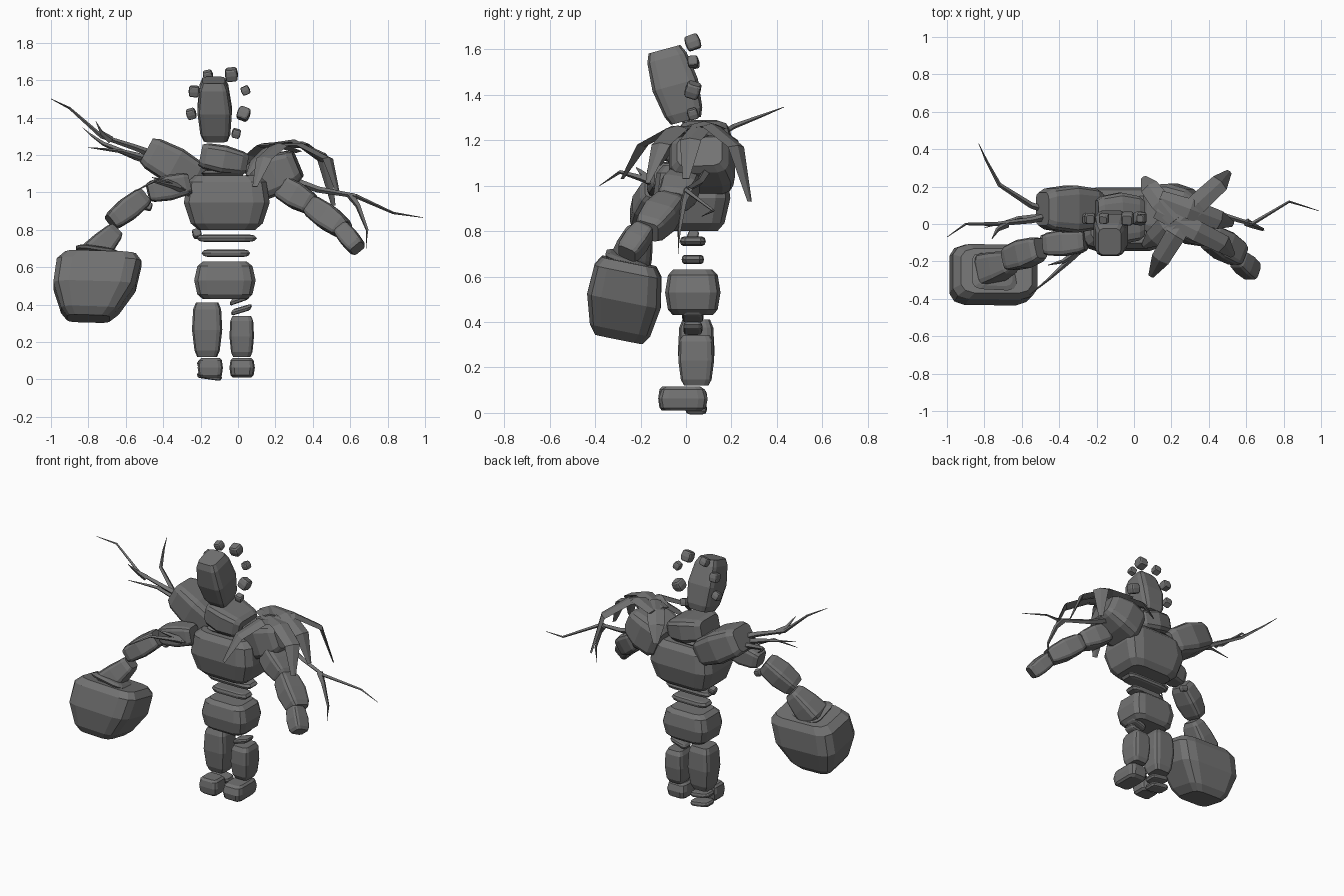
import bpy, bmesh, math, random
from mathutils import Vector

random.seed(4)
stone = bpy.data.materials.new("dark_grey_stone")
stone.diffuse_color = (0.17, 0.17, 0.17, 1)


def loft(name, rings):
    """Skin closed rings of points into one flat-shaded solid."""
    bm = bmesh.new()
    vs = [[bm.verts.new(p) for p in r] for r in rings]
    n = len(vs[0])
    for a, b in zip(vs, vs[1:]):
        for i in range(n):
            j = (i + 1) % n
            bm.faces.new((a[i], a[j], b[j], b[i]))
    bm.faces.new(vs[0][::-1])
    bm.faces.new(vs[-1])
    bmesh.ops.recalc_face_normals(bm, faces=bm.faces)
    me = bpy.data.meshes.new(name)
    bm.to_mesh(me)
    bm.free()
    me.materials.append(stone)
    ob = bpy.data.objects.new(name, me)
    bpy.context.collection.objects.link(ob)
    return ob


# Rounded square section, twelve sides, half width 1
CORNER = [(1, 0.62), (0.88, 0.88), (0.62, 1)]
SECTION = []
for k in range(4):
    c, s = round(math.cos(k * math.pi / 2)), round(math.sin(k * math.pi / 2))
    SECTION += [(x * c - y * s, x * s + y * c) for x, y in CORNER]


def rock(name, a, b, wa, wb, bulge=1.1, axis=None, ref=None):
    """Chamfered boulder from a to b; wa and wb are its section sizes at the ends."""
    a, b = Vector(a), Vector(b)
    ax = Vector(axis).normalized() if axis else (b - a).normalized()
    ref = Vector(ref) if ref else Vector((1, 0, 0) if abs(ax.z) > 0.8 else (0, 1, 0))
    u = (ref - ax * ref.dot(ax)).normalized()
    v = ax.cross(u)
    rings = []
    for t, s in ((0, 0.76), (0.12, 0.95), (0.5, bulge), (0.88, 0.95), (1, 0.76)):
        o = a.lerp(b, t)
        su, sv = ((wa[i] * (1 - t) + wb[i] * t) * s / 2 for i in (0, 1))
        rings.append([o + u * x * su + v * y * sv for x, y in SECTION])
    return loft(name, rings)


def blade(name, pts, widths, thick):
    """Diamond-section strip along a path; used for twigs and leaves."""
    pts = [Vector(p) for p in pts]
    rings = []
    for i, p in enumerate(pts):
        d = (pts[min(i + 1, len(pts) - 1)] - pts[max(i - 1, 0)]).normalized()
        side = d.cross(Vector((0, 0, 1))).normalized()
        up = side.cross(d)
        w = widths[i] / 2
        h = w * thick
        rings.append([p + side * w, p + up * h, p - side * w, p - up * h])
    return loft(name, rings)


# Head, neck and torso
rock("head", (-.12, .0, 1.285), (-.13, -.095, 1.60), (.17, .18), (.16, .19), 1.12,
     axis=(0, -.27, 1))
rock("neck", (-.20, .03, 1.20), (.05, .03, 1.15), (.25, .15), (.25, .13))
rock("neck_plate", (-.08, .03, 1.085), (-.08, .03, 1.12), (.22, .2), (.2, .2))
rock("chest", (-.06, .025, .80), (-.06, .025, 1.09), (.40, .30), (.45, .33), 1.08)
rock("upper_spine_disc", (-.06, .03, .735), (-.06, .03, .775), (.31, .11), (.31, .11), 1.04)
rock("lower_spine_disc", (-.065, .03, .655), (-.065, .03, .695), (.25, .095), (.25, .095), 1.04)
rock("pelvis", (-.07, .03, .43), (-.07, .03, .63), (.31, .23), (.31, .23), 1.06)

# Legs and feet
rock("right_leg", (-.165, .045, .12), (-.165, .045, .41), (.14, .14), (.16, .16), 1.08)
rock("left_leg", (.02, .045, .12), (.02, .045, .34), (.12, .14), (.13, .16), 1.05)
rock("left_hip_disc", (.005, .03, .41), (.018, .03, .45), (.11, .09), (.11, .09), 1.05,
     axis=(-.35, 0, 1))
rock("left_knee_disc", (.015, .03, .355), (.022, .03, .39), (.11, .08), (.11, .08), 1.05,
     axis=(-.3, 0, 1))
rock("left_foot", (.022, -.012, .01), (.022, -.012, .115), (.13, .21), (.13, .20), 1.05)
rock("right_foot", (-.148, -.06, .01), (-.148, -.06, .115), (.13, .12), (.13, .12), 1.04)
for i, z in enumerate((.0, .06)):
    rock(f"right_heel_slab_{i + 1}", (-.155, .045, z), (-.15, .045, z + .035),
         (.13, .09), (.13, .09), 1.04)

# Right arm, ending in a huge fist
rock("right_shoulder", (-.49, .08, 1.225), (-.19, .08, 1.06), (.23, .19), (.23, .18), 1.1)
rock("right_upper_arm", (-.26, -.09, 1.05), (-.48, -.11, 1.00), (.13, .13), (.13, .12))
rock("right_forearm", (-.50, -.13, .98), (-.68, -.19, .84), (.14, .12), (.14, .11))
rock("right_wrist", (-.65, -.20, .80), (-.80, -.25, .64), (.12, .10), (.19, .17), 1.0)
rock("right_fist_top", (-.75, -.26, .66), (-.745, -.25, .69), (.24, .2), (.2, .17))
rock("right_fist", (-.80, -.295, .325), (-.735, -.25, .665), (.30, .28), (.50, .32), 1.1,
     axis=(.03, .2, 1))

# Left arm
rock("left_shoulder", (.08, .08, 1.05), (.32, .06, 1.15), (.28, .24), (.26, .18), 1.08)
rock("left_upper_arm", (.23, .0, 1.03), (.40, -.06, .93), (.15, .14), (.14, .12))
rock("left_forearm", (.39, -.06, .93), (.57, -.17, .80), (.14, .13), (.14, .12))
rock("left_hand", (.55, -.18, .81), (.64, -.26, .70), (.10, .10), (.11, .10), 1.05)

# Halo of pebbles round the head and a few loose ones
pebbles = [(-.16, .03, 1.625, .05), (-.035, .03, 1.63, .065), (.04, .03, 1.545, .045),
           (.03, .03, 1.42, .065), (-.01, .03, 1.315, .045), (-.235, .03, 1.54, .055),
           (-.25, .03, 1.42, .05), (-.22, .03, .78, .045), (-.48, -.08, .925, .04)]
for i, (x, y, z, s) in enumerate(pebbles):
    c = Vector((x, y, z))
    d = Vector((random.uniform(-.5, .5), random.uniform(-.5, .5), 1)).normalized()
    rock(f"pebble_{i + 1}", c - d * s / 2, c + d * s / 2, (s, s), (s, s), 1.05)

# Drooping leaves over the left shoulder
leaves = [
    [(.31, .08, 1.22), (.22, -.06, 1.25), (.14, -.19, 1.18), (.09, -.28, 1.03)],
    [(.18, -.05, 1.24), (.34, .11, 1.26), (.46, .22, 1.17), (.51, .28, .93)],
    [(.12, .07, 1.25), (.34, -.04, 1.25), (.48, -.11, 1.18), (.53, -.17, 1.01)],
    [(.14, .14, 1.25), (.30, .08, 1.27), (.46, .02, 1.20), (.53, .0, 1.03)],
    [(.22, .02, 1.26), (.14, .12, 1.25), (.08, .20, 1.20), (.05, .25, 1.10)],
    [(.26, .04, 1.25), (.16, -.02, 1.23), (.10, -.08, 1.17), (.05, -.12, 1.09)],
]
for i, p in enumerate(leaves):
    blade(f"shoulder_leaf_{i + 1}", p, (.08, .11, .10, .03), .25)

# Bare twigs
twigs = {
    "left_twig": [(.25, .10, 1.08), (.43, .06, 1.015), (.63, .0, .98), (.83, .12, .89), (.99, .07, .865)],
    "left_twig_branch": [(.60, .01, .985), (.64, -.01, .93), (.69, -.03, .80), (.685, -.035, .70)],
    "right_twig": [(-.42, .05, 1.19), (-.55, .02, 1.24), (-.73, .0, 1.30), (-.90, .0, 1.45), (-1.0, -.07, 1.50)],
    "right_twig_branch": [(-.68, .0, 1.28), (-.73, -.03, 1.32), (-.76, -.08, 1.38)],
    "back_twig": [(-.42, .06, 1.15), (-.55, .10, 1.19), (-.72, .21, 1.26), (-.79, .34, 1.31), (-.83, .43, 1.345)],
    "back_twig_branch": [(-.45, .04, 1.17), (-.62, .03, 1.22), (-.80, -.02, 1.24)],
    "front_twig": [(-.24, -.09, .99), (-.34, -.19, 1.03), (-.45, -.29, 1.06), (-.56, -.38, 1.0)],
    "front_twig_branch": [(-.26, -.12, 1.0), (-.38, -.2, 1.06), (-.46, -.22, 1.08)],
}
for name, p in twigs.items():
    n = len(p) - 1
    blade(name, p, [.04 * (1 - i / n) + .003 for i in range(n + 1)], 1.0)
